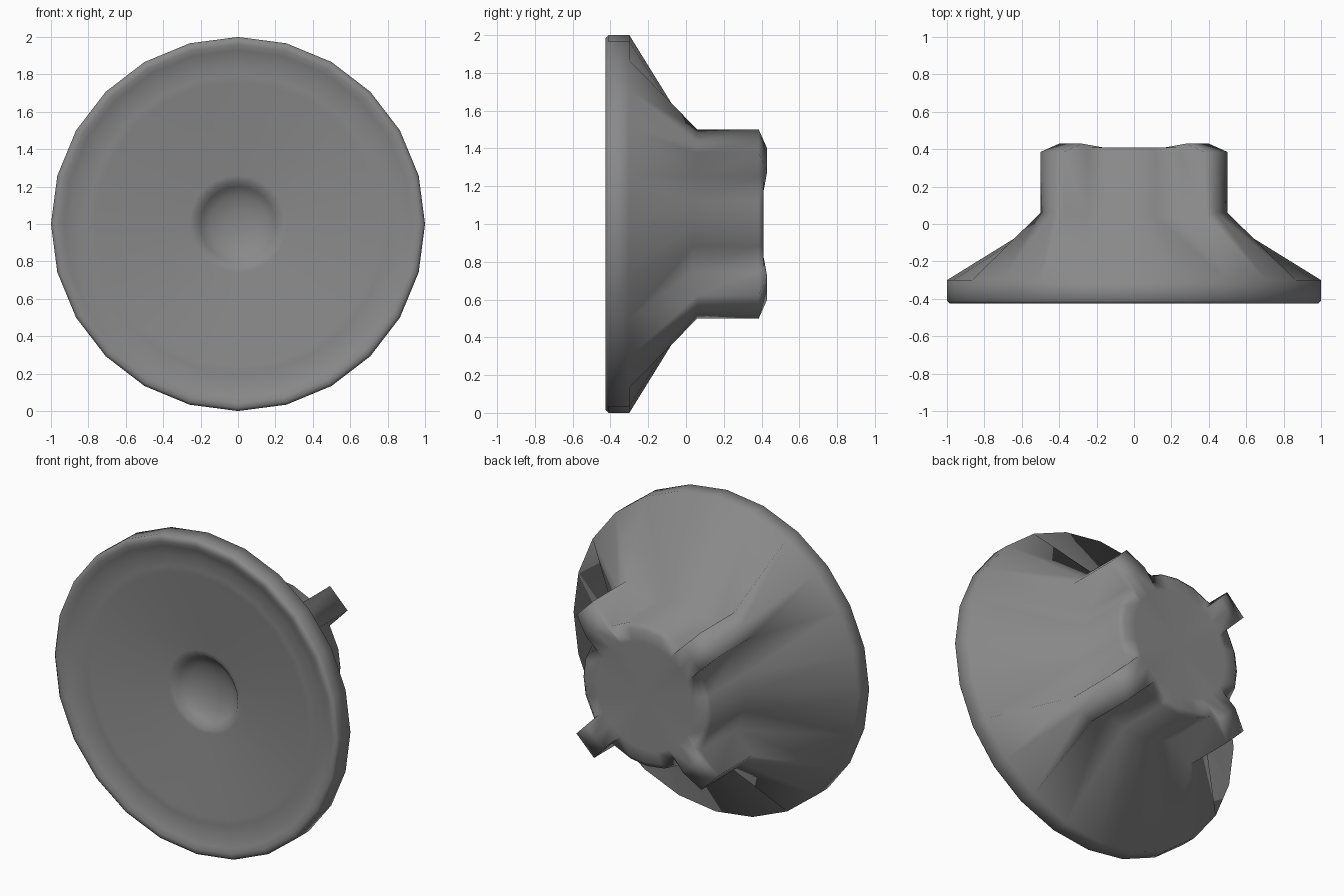
import bpy, bmesh
from math import sin, cos, pi, radians

if "Cube" in bpy.data.objects:
    bpy.data.objects.remove(bpy.data.objects["Cube"])

MID = 1.0   # height of the axis
# One quadrant has 8 columns: rib wall, rib face x3, rib wall, then 3 gap columns
ANGLES = [30, 30, 45, 60, 60, 75, 90, 105]


def circle(r, y):
    """Plain 24-sided ring (rib columns coincide in pairs)."""
    return [(r * cos(radians(a + 90 * k)), y, r * sin(radians(a + 90 * k)))
            for k in range(4) for a in ANGLES]


def ribbed(r, y, tab_r, half_w, tab_y):
    """Ring of radius r with four square tabs reaching out to tab_r."""
    pts = []
    for k in range(4):
        c = pi / 4 + k * pi / 2
        base = (r * r - half_w ** 2) ** 0.5
        for d, w, yy in ((base, -half_w, y), (tab_r, -half_w, tab_y), (tab_r, 0, tab_y),
                         (tab_r, half_w, tab_y), (base, half_w, y)):
            pts.append((d * cos(c) - w * sin(c), yy, d * sin(c) + w * cos(c)))
        for a in ANGLES[5:]:
            t = radians(a + 90 * k)
            pts.append((r * cos(t), y, r * sin(t)))
    return pts


# Dished dust cap, shallow front cone, surround groove, lip and rim
sections = [circle(r, y) for r, y in (
    (0.0, -0.24), (0.08, -0.247), (0.15, -0.265), (0.20, -0.295), (0.23, -0.33),
    (0.26, -0.333), (0.76, -0.39), (0.80, -0.395), (0.87, -0.39), (0.93, -0.415),
    (0.96, -0.425), (0.985, -0.425), (1.0, -0.41), (1.0, -0.30))]
# Basket cone narrowing to the drum, with four ribs ending in rear tabs
sections += [ribbed(0.45, 0.04, 0.62, 0.087, 0.06),
             ribbed(0.45, 0.385, 0.62, 0.087, 0.385),
             ribbed(0.42, 0.41, 0.48, 0.085, 0.43)]
# Rear disc
sections += [circle(0.34, 0.41), circle(0.0, 0.41)]

bm = bmesh.new()
known = {}


def vert(p):
    key = tuple(round(c, 5) + 0.0 for c in p)
    if key not in known:
        known[key] = bm.verts.new((p[0], p[1], p[2] + MID))
    return known[key]


# Skin the sections, dropping collapsed corners
rings = [[vert(p) for p in s] for s in sections]
n = len(rings[0])
for a, b in zip(rings, rings[1:]):
    for i in range(n):
        j = (i + 1) % n
        corners = list(dict.fromkeys([a[i], a[j], b[j], b[i]]))
        if len(corners) > 2:
            bm.faces.new(corners)
bmesh.ops.recalc_face_normals(bm, faces=bm.faces)
for f in bm.faces:
    f.smooth = True

mesh = bpy.data.meshes.new("speaker_driver")
bm.to_mesh(mesh)
bm.free()
mat = bpy.data.materials.new("dark_grey")
mat.diffuse_color = (0.25, 0.25, 0.25, 1)
mat.use_nodes = True
mat.node_tree.nodes["Principled BSDF"].inputs["Base Color"].default_value = mat.diffuse_color
mesh.materials.append(mat)
driver = bpy.data.objects.new("speaker_driver", mesh)
bpy.context.collection.objects.link(driver)
